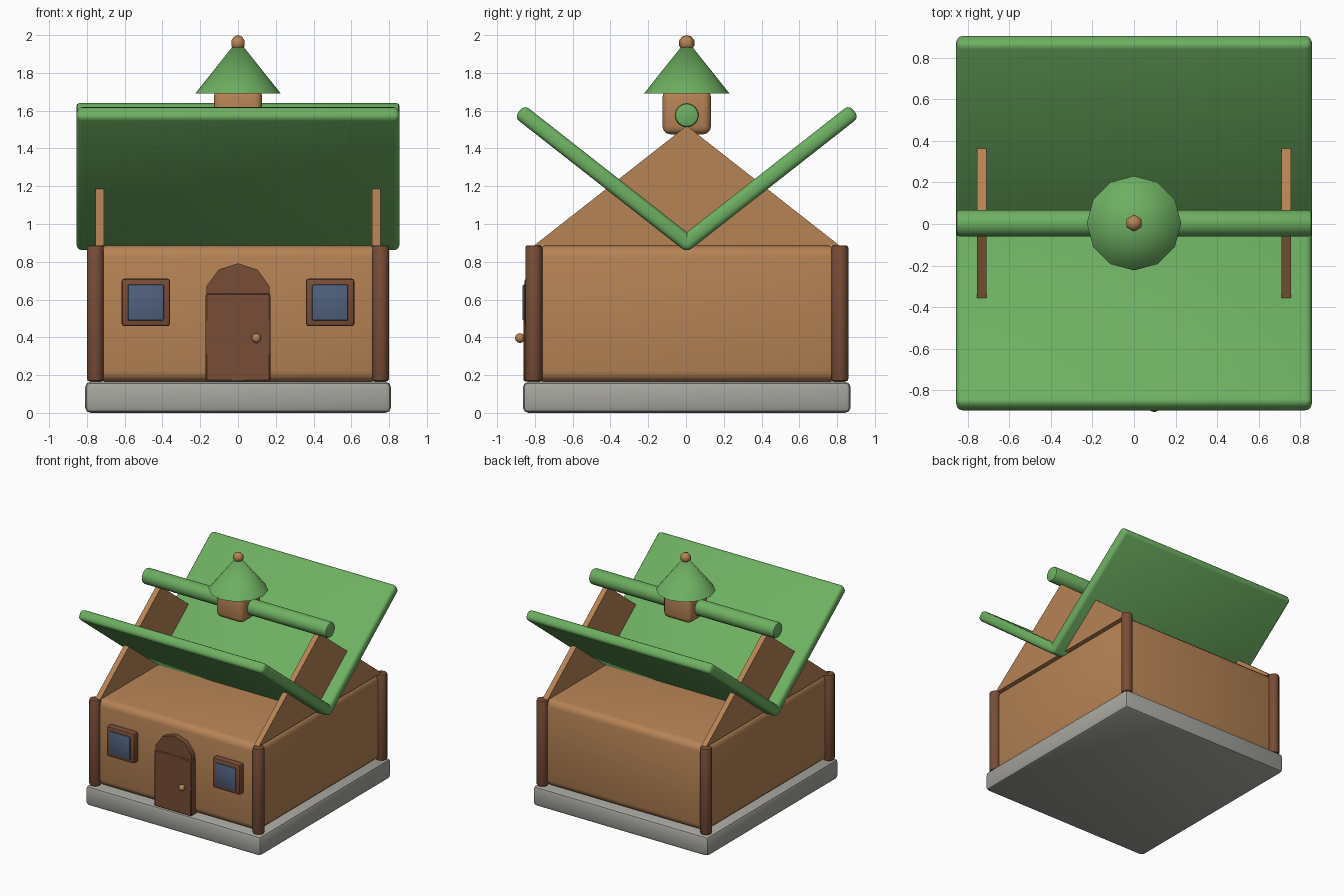
import bpy, bmesh, math

if "Cube" in bpy.data.objects:
    bpy.data.objects.remove(bpy.data.objects["Cube"])

OFF = 0.004  # whole house sits slightly back because the door knob sticks out


def material(name, rgb):
    lin = [((c / 255 + 0.055) / 1.055) ** 2.4 for c in rgb]
    m = bpy.data.materials.new(name)
    m.diffuse_color = (*lin, 1)
    m.use_nodes = True
    m.node_tree.nodes["Principled BSDF"].inputs["Base Color"].default_value = m.diffuse_color
    return m


WOOD = material("light wood", (182, 131, 85))
DARK = material("dark wood", (120, 77, 55))
GREEN = material("roof green", (110, 176, 98))
STONE = material("grey stone", (166, 165, 159))
GLASS = material("window glass", (80, 97, 126))


def finish(name, mat, bevel=0, segs=2, smooth=40):
    o = bpy.context.object
    o.name = name
    o.data.materials.append(mat)
    bpy.ops.object.transform_apply(location=False, rotation=False, scale=True)
    if bevel:
        b = o.modifiers.new("Bevel", 'BEVEL')
        b.width, b.segments = bevel, segs
        b.limit_method = 'ANGLE'
        b.angle_limit = math.radians(50)
        bpy.ops.object.modifier_apply(modifier="Bevel")
    if smooth:
        bpy.ops.object.shade_smooth_by_angle(angle=math.radians(smooth))
    return o


def box(name, mat, loc, size, bevel=0, segs=2, rot=(0, 0, 0)):
    bpy.ops.mesh.primitive_cube_add(size=1, location=(loc[0], loc[1] + OFF, loc[2]), rotation=rot)
    bpy.context.object.scale = size
    return finish(name, mat, bevel, segs)


def cylinder(name, mat, loc, r, depth, sides, rot=(0, 0, 0), bevel=0):
    bpy.ops.mesh.primitive_cylinder_add(vertices=sides, radius=r, depth=depth,
                                        location=(loc[0], loc[1] + OFF, loc[2]), rotation=rot)
    return finish(name, mat, bevel)


def ball(name, mat, loc, r, segs, rings):
    bpy.ops.mesh.primitive_uv_sphere_add(segments=segs, ring_count=rings, radius=r,
                                         location=(loc[0], loc[1] + OFF, loc[2]))
    return finish(name, mat, smooth=60)


# stone base and walls
box("base", STONE, (0, 0, 0.0825), (1.62, 1.736, 0.165), 0.03)
box("walls", WOOD, (0, 0, 0.525), (1.51, 1.62, 0.72), 0.055, 3)

# corner posts and gable plates
for sx in (-1, 1):
    for sy in (-1, 1):
        cylinder("corner_post", DARK, (sx * 0.755, sy * 0.81, 0.527), 0.045, 0.72, 14, bevel=0.012)
    bm = bmesh.new()
    tri = [bm.verts.new((sx * 0.733 - 0.0225, y + OFF, z))
           for y, z in ((-0.81, 0.885), (0.81, 0.885), (0, 1.52))]
    face = bm.faces.new(tri)
    ext = bmesh.ops.extrude_face_region(bm, geom=[face])
    bmesh.ops.translate(bm, vec=(0.045, 0, 0),
                        verts=[g for g in ext["geom"] if isinstance(g, bmesh.types.BMVert)])
    bmesh.ops.recalc_face_normals(bm, faces=bm.faces)
    me = bpy.data.meshes.new("gable")
    bm.to_mesh(me)
    bm.free()
    me.materials.append(WOOD)
    bpy.context.collection.objects.link(bpy.data.objects.new("gable", me))

# V-shaped roof panels and the ridge pole above them
for s in (-1, 1):
    box("roof_panel", GREEN, (0, s * 0.43, 1.24), (1.71, 1.16, 0.084), 0.03, 3,
        rot=(s * math.radians(38.1), 0, 0))
cylinder("ridge_pole", GREEN, (0, 0, 1.576), 0.064, 1.71, 16, (0, math.pi / 2, 0), 0.015)

# turret with cone cap and finial
box("turret", WOOD, (0, 0, 1.595), (0.256, 0.256, 0.24), 0.04, 3)
bpy.ops.mesh.primitive_cone_add(vertices=12, radius1=0.227, radius2=0, depth=0.285,
                                location=(0, OFF, 1.8325))
finish("turret_cap", GREEN)
ball("finial", WOOD, (0, 0, 1.957), 0.043, 6, 5)

# door with arched top and knob
box("door", DARK, (0, -0.825, 0.4), (0.342, 0.08, 0.465), 0.006, 1)
cylinder("door_arch", DARK, (0, -0.825, 0.617), 0.175, 0.06, 10, (math.pi / 2, 0, 0))
ball("door_knob", WOOD, (0.097, -0.883, 0.396), 0.026, 10, 6)

# windows
for s in (-1, 1):
    box("window_frame", DARK, (s * 0.488, -0.825, 0.585), (0.257, 0.07, 0.252), 0.015)
    box("window_glass", GLASS, (s * 0.488, -0.845, 0.584), (0.19, 0.05, 0.19), 0.008)
